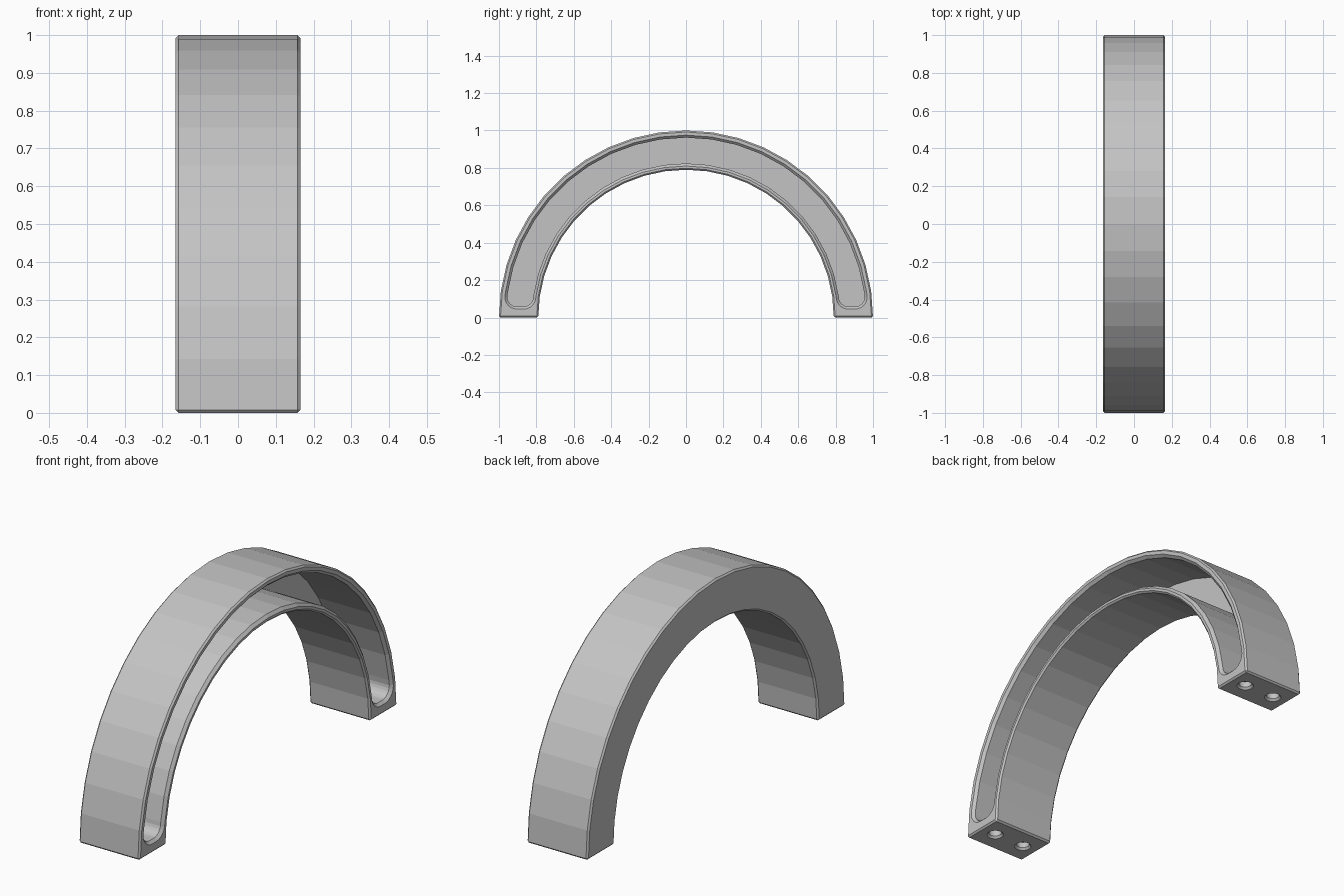
import bpy, bmesh
from math import sin, cos, pi, sqrt

old = bpy.data.objects.get("Cube")
if old:
    bpy.data.objects.remove(old, do_unlink=True)

SEGS = 22          # facets over the half circle
HALF_W = 0.165     # half width of the arch
R_OUT, R_IN = 1.0, 0.79

grey = bpy.data.materials.new("light grey")
grey.use_nodes = True
colour = (0.55, 0.55, 0.55, 1)
grey.diffuse_color = colour
grey.node_tree.nodes["Principled BSDF"].inputs["Base Color"].default_value = colour


def arc(r, first, last):
    return [(r * cos(pi * k / SEGS), r * sin(pi * k / SEGS)) for k in range(first, last + 1)]


def slot(r_out, r_in, bottom, c, steps=6):
    """Arched slot outline with rounded ends."""
    top = bottom + c
    y_out, y_in = sqrt(r_out**2 - top**2), sqrt(r_in**2 - top**2)
    turn = [pi / 2 * i / steps for i in range(steps + 1)]
    end = [(y_in + c - c * cos(t), top - c * sin(t)) for t in turn]
    end += [(y_out - c + c * sin(t), top - c * cos(t)) for t in turn]
    far_end = [(-y, z) for y, z in reversed(end)]
    return end + arc(r_out, 1, SEGS - 1) + far_end + arc(r_in, 1, SEGS - 1)[::-1]


def loft(name, rings):
    """Solid through matching rings of 3D points, capped at both ends."""
    bm = bmesh.new()
    rows = [[bm.verts.new(p) for p in ring] for ring in rings]
    n = len(rows[0])
    for a, b in zip(rows, rows[1:]):
        for i in range(n):
            j = (i + 1) % n
            bm.faces.new((a[i], a[j], b[j], b[i]))
    bm.faces.new(rows[0])
    bm.faces.new(rows[-1])
    bmesh.ops.recalc_face_normals(bm, faces=bm.faces)
    mesh = bpy.data.meshes.new(name)
    bm.to_mesh(mesh)
    bm.free()
    mesh.materials.append(grey)
    obj = bpy.data.objects.new(name, mesh)
    bpy.context.collection.objects.link(obj)
    return obj


def at_x(x, outline):
    return [(x, y, z) for y, z in outline]


def circle(x, y, z, r, n=24):
    return [(x + r * cos(2 * pi * i / n), y + r * sin(2 * pi * i / n), z) for i in range(n)]


# Arch body with a fine chamfer on its outer edges
outline = arc(R_OUT, 0, SEGS) + arc(R_IN, 0, SEGS)[::-1]
body = loft("arch_body", [at_x(-HALF_W, outline), at_x(HALF_W, outline)])
bevel = body.modifiers.new("edge_chamfer", "BEVEL")
bevel.width = 0.008
bevel.segments = 1
bevel.limit_method = "ANGLE"
bevel.angle_limit = 0.5

# Deep recess in the left side, with a chamfered mouth
mouth = slot(0.975, 0.81, 0.045, 0.065)
inner = slot(0.962, 0.824, 0.058, 0.052)
cutters = [loft("recess_cutter", [at_x(HALF_W + 0.04, mouth), at_x(HALF_W, mouth),
                                  at_x(HALF_W - 0.013, inner), at_x(-HALF_W + 0.035, inner)])]

# Two countersunk holes under each foot
for y in (-0.895, 0.895):
    for x in (-0.083, 0.083):
        cutters.append(loft("hole_cutter", [circle(x, y, -0.02, 0.038), circle(x, y, 0, 0.038),
                                            circle(x, y, 0.01, 0.029), circle(x, y, 0.038, 0.029)]))

for cutter in cutters:
    cut = body.modifiers.new(cutter.name, "BOOLEAN")
    cut.operation = "DIFFERENCE"
    cut.solver = "EXACT"
    cut.object = cutter

# Apply the cuts and remove the helpers
bpy.context.view_layer.update()
graph = bpy.context.evaluated_depsgraph_get()
result = bpy.data.meshes.new_from_object(body.evaluated_get(graph))
body.modifiers.clear()
body.data = result
for cutter in cutters:
    bpy.data.objects.remove(cutter, do_unlink=True)
